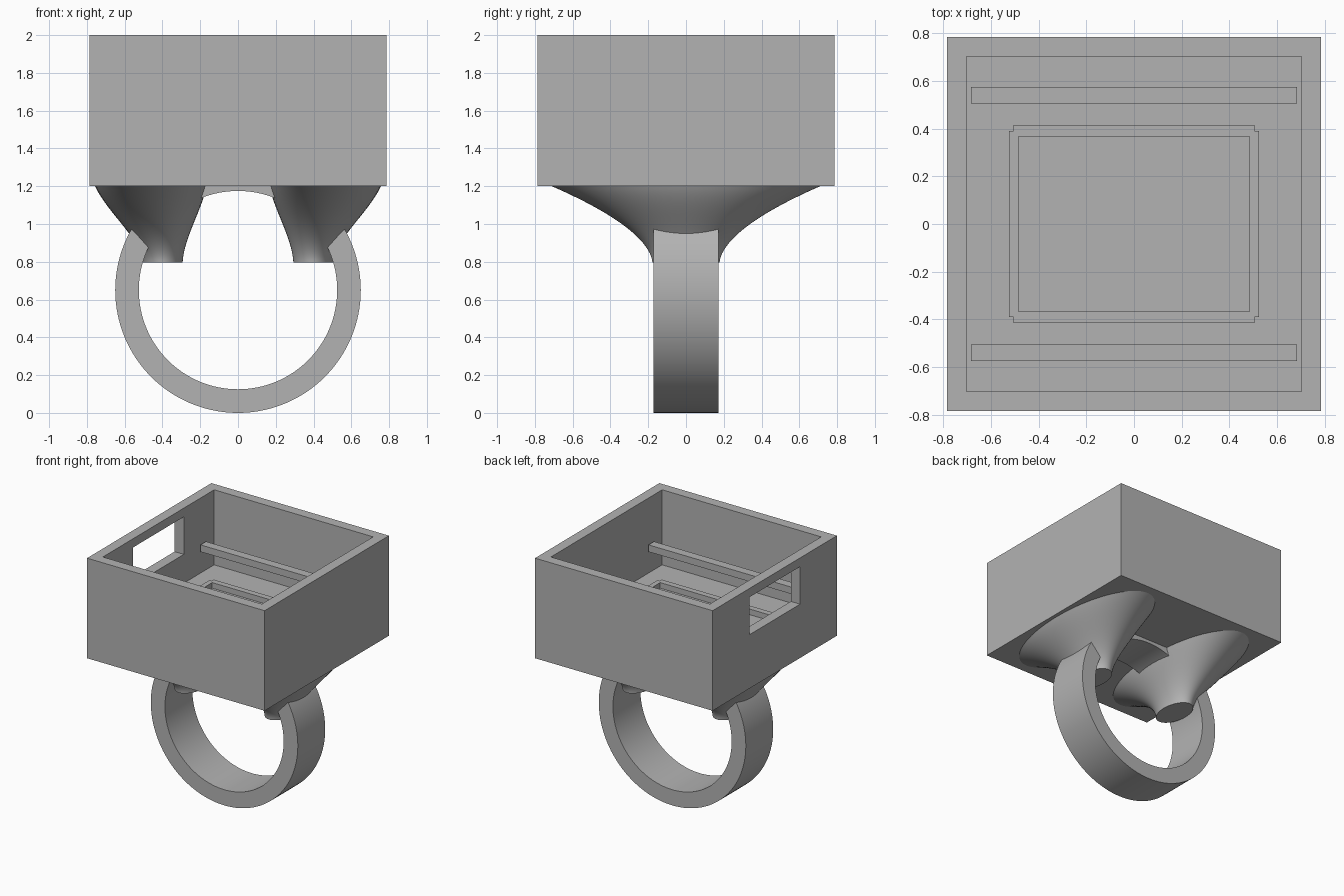
import bpy, bmesh
from math import sin, cos, pi, radians

cube = bpy.data.objects.get("Cube")
if cube:
    bpy.data.objects.remove(cube, do_unlink=True)

grey = bpy.data.materials.new("plain grey")
grey.use_nodes = True
COLOUR = (0.45, 0.45, 0.45, 1)
grey.diffuse_color = COLOUR
grey.node_tree.nodes["Principled BSDF"].inputs["Base Color"].default_value = COLOUR


def finish(name, bm, smooth=False):
    bmesh.ops.recalc_face_normals(bm, faces=bm.faces)
    mesh = bpy.data.meshes.new(name)
    bm.to_mesh(mesh)
    bm.free()
    ob = bpy.data.objects.new(name, mesh)
    bpy.context.collection.objects.link(ob)
    mesh.materials.append(grey)
    if smooth:
        bpy.ops.object.select_all(action='DESELECT')
        ob.select_set(True)
        bpy.context.view_layer.objects.active = ob
        bpy.ops.object.shade_smooth_by_angle(angle=radians(35))
    return ob


def box(name, x0, x1, y0, y1, z0, z1):
    bm = bmesh.new()
    bmesh.ops.create_cube(bm, size=1)
    for v in bm.verts:
        v.co = ((x0 + x1) / 2 + v.co.x * (x1 - x0),
                (y0 + y1) / 2 + v.co.y * (y1 - y0),
                (z0 + z1) / 2 + v.co.z * (z1 - z0))
    return finish(name, bm)


def cut(target, *cutters):
    for c in cutters:
        m = target.modifiers.new("cut", 'BOOLEAN')
        m.operation, m.solver, m.object = 'DIFFERENCE', 'EXACT', c
        bpy.context.view_layer.objects.active = target
        bpy.ops.object.modifier_apply(modifier=m.name)
        bpy.data.objects.remove(c, do_unlink=True)


def loft(name, loops, closed=False, smooth=True):
    """Skin a list of equal point loops; cap the ends or join them round."""
    bm = bmesh.new()
    rows = [[bm.verts.new(p) for p in loop] for loop in loops]
    n = len(rows[0])
    pairs = list(zip(rows, rows[1:]))
    if closed:
        pairs.append((rows[-1], rows[0]))
    else:
        bm.faces.new(rows[0])
        bm.faces.new(rows[-1])
    for a, b in pairs:
        for i in range(n):
            j = (i + 1) % n
            bm.faces.new((a[i], a[j], b[j], b[i]))
    return finish(name, bm, smooth)


# Open case with a window in one side wall
H, W, FLOOR = 0.785, 0.703, 1.4
case = box("case", -H, H, -H, H, 1.2, 2)
cut(case,
    box("cavity_cutter", -W, W, -W, W, FLOOR, 2.1),
    box("window_cutter", -0.9, -0.6, -0.32, 0.32, 1.63, 1.93))

# Raised frame on the case floor, with notched outer corners
bm = bmesh.new()
X, Y, NX, NY, IX, IY = 0.525, 0.415, 0.505, 0.39, 0.485, 0.367
quarter = [(X, NY), (NX, NY), (NX, Y)]
outline = []
for sx, sy in ((1, 1), (-1, 1), (-1, -1), (1, -1)):
    pts = quarter if sx * sy > 0 else quarter[::-1]
    outline += [(sx * x, sy * y) for x, y in pts]
bm.faces.new([bm.verts.new((x, y, FLOOR - 0.02)) for x, y in outline])
ext = bmesh.ops.extrude_face_region(bm, geom=bm.faces[:])
for v in ext["geom"]:
    if isinstance(v, bmesh.types.BMVert):
        v.co.z = FLOOR + 0.045
frame = finish("floor_frame", bm)
cut(frame, box("frame_cutter", -IX, IX, -IY, IY, FLOOR - 0.1, FLOOR + 0.2))

# Cross bars inside the case
for side, s in (("front", -1), ("back", 1)):
    y = s * 0.54
    box(side + "_bar", -0.685, 0.685, y - 0.035, y + 0.035, 1.585, 1.64)

# Finger ring
SEG, R, RI, HW = 128, 0.65, 0.525, 0.173
ring = []
for i in range(SEG):
    a = 2 * pi * i / SEG
    ring.append([(r * cos(a), y, R + r * sin(a))
                 for r, y in ((R, -HW), (R, HW), (RI, HW), (RI, -HW))])
loft("ring", ring, closed=True)

# Flared supports between ring and case
for side, s in (("left", 1), ("right", -1)):
    loops = []
    for k in range(25):
        t = k / 24
        fx = (t ** 1.4 + 3 * t * t - 2 * t ** 3) / 2
        fy = t ** 1.75
        cx, rx, ry = 0.398 + 0.063 * fx, 0.105 + 0.191 * fx, 0.178 + 0.537 * fy
        loops.append([(s * (cx + rx * cos(2 * pi * i / 64)),
                       ry * sin(2 * pi * i / 64), 0.795 + 0.407 * t)
                      for i in range(64)])
    loft(side + "_support", loops)
